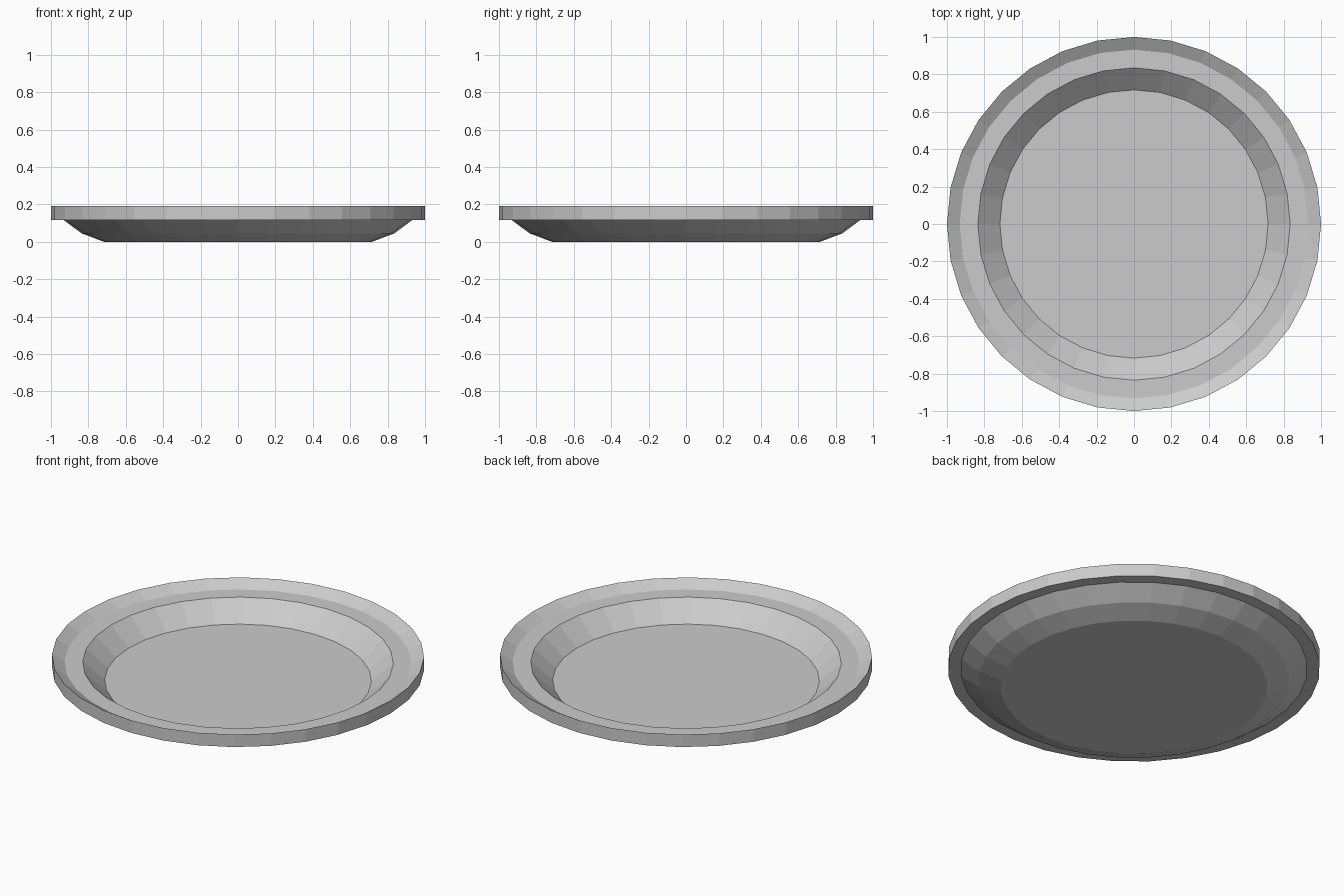
import bpy, bmesh
from math import cos, sin, tau

if "Cube" in bpy.data.objects:
    bpy.data.objects.remove(bpy.data.objects["Cube"])

SIDES = 32
# Profile (radius, z) from the underside, round the rim, to the inner floor
PROFILE = [(0.717, 0.0), (0.836, 0.045), (0.932, 0.116), (1.0, 0.116),
           (1.0, 0.19), (0.932, 0.15), (0.835, 0.15), (0.717, 0.045)]

bm = bmesh.new()
rings = [[bm.verts.new((r * cos(tau * i / SIDES), r * sin(tau * i / SIDES), z))
          for i in range(SIDES)] for r, z in PROFILE]

# Walls and rim
for a, b in zip(rings, rings[1:]):
    for i in range(SIDES):
        j = (i + 1) % SIDES
        bm.faces.new((a[i], a[j], b[j], b[i]))

# Underside and inner floor
bm.faces.new(rings[0][::-1])
bm.faces.new(rings[-1])
bmesh.ops.recalc_face_normals(bm, faces=bm.faces)

mesh = bpy.data.meshes.new("plate")
bm.to_mesh(mesh)
bm.free()
bpy.context.collection.objects.link(bpy.data.objects.new("plate", mesh))
